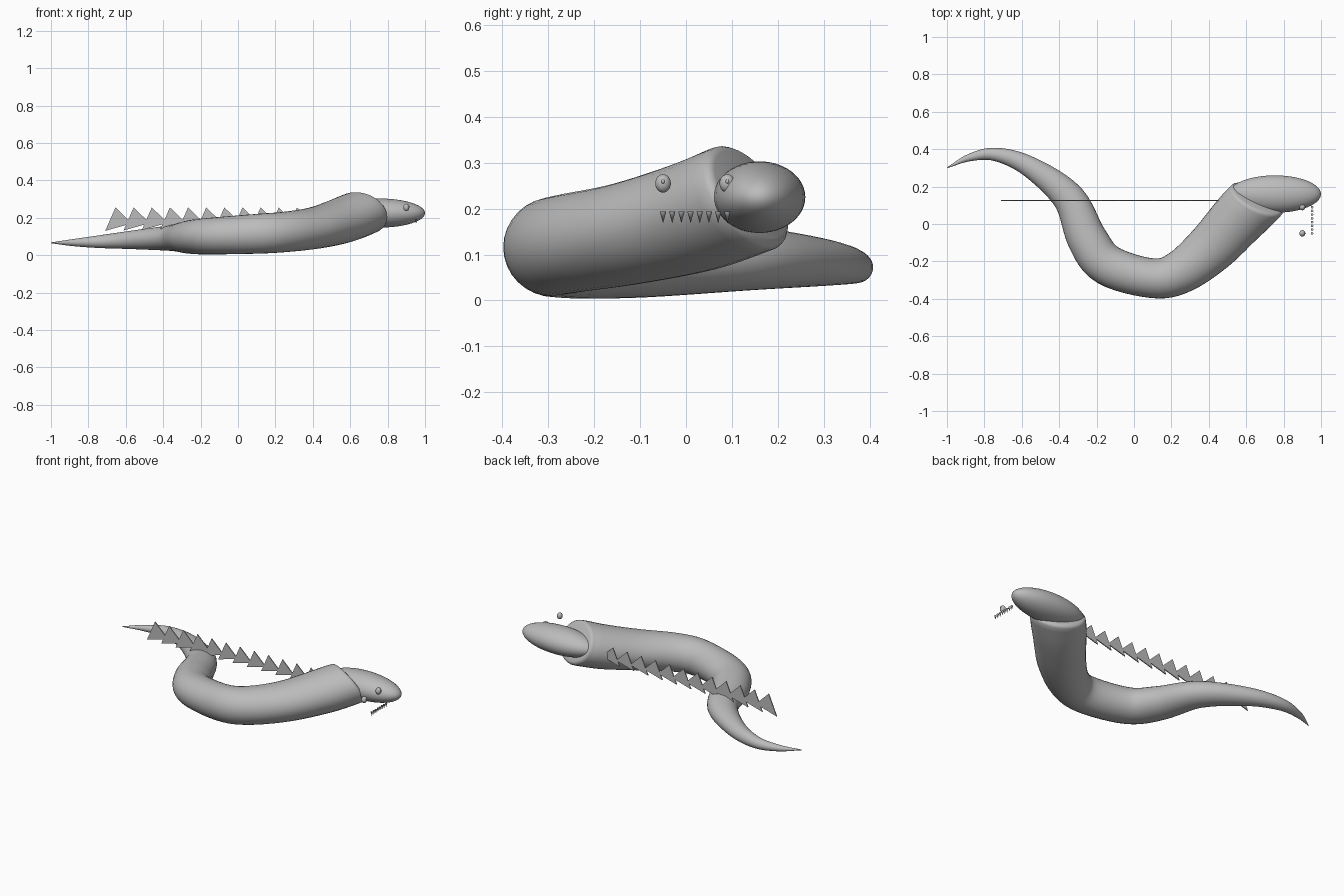
import bpy, bmesh, math
from mathutils import Vector, Matrix

cube = bpy.data.objects.get("Cube")
if cube:
    bpy.data.objects.remove(cube)

grey = bpy.data.materials.new("plain grey")
grey.use_nodes = True
grey.diffuse_color = (0.5, 0.5, 0.5, 1)
grey.node_tree.nodes["Principled BSDF"].inputs["Base Color"].default_value = (0.5, 0.5, 0.5, 1)


def finish(name, bm, smooth=True):
    bmesh.ops.recalc_face_normals(bm, faces=bm.faces)
    mesh = bpy.data.meshes.new(name)
    bm.to_mesh(mesh)
    bm.free()
    mesh.materials.append(grey)
    obj = bpy.data.objects.new(name, mesh)
    bpy.context.collection.objects.link(obj)
    if smooth:
        bpy.ops.object.select_all(action='DESELECT')
        obj.select_set(True)
        bpy.context.view_layer.objects.active = obj
        bpy.ops.object.shade_smooth_by_angle(angle=math.radians(50))
    return obj


def ball(name, centre, radii, u=32, v=20):
    bm = bmesh.new()
    bmesh.ops.create_uvsphere(bm, u_segments=u, v_segments=v, radius=1,
                              matrix=Matrix.LocRotScale(Vector(centre), None, Vector(radii)))
    return finish(name, bm)


def spline(a, b, c, d, t):
    return 0.5 * (2 * b + (c - a) * t + (2 * a - 5 * b + 4 * c - d) * t * t
                  + (3 * b - a - 3 * c + d) * t ** 3)


# Body: stations of x, y, z, half width, half height from tail tip to neck
stations = [Vector(p) for p in (
    (-1.0, 0.30, 0.066, 0.002, 0.002),
    (-0.88, 0.355, 0.067, 0.020, 0.019),
    (-0.74, 0.372, 0.072, 0.036, 0.034),
    (-0.56, 0.307, 0.082, 0.056, 0.050),
    (-0.35, 0.14, 0.092, 0.086, 0.070),
    (-0.25, -0.08, 0.097, 0.107, 0.090),
    (-0.14, -0.22, 0.102, 0.110, 0.098),
    (0.10, -0.29, 0.114, 0.106, 0.106),
    (0.25, -0.255, 0.124, 0.117, 0.108),
    (0.41, -0.13, 0.145, 0.135, 0.112),
    (0.55, 0.02, 0.183, 0.148, 0.122),
    (0.652, 0.125, 0.222, 0.158, 0.128))]
padded = [2 * stations[0] - stations[1]] + stations + [2 * stations[-1] - stations[-2]]
samples = []
for i in range(len(stations) - 1):
    for k in range(6):
        samples.append(spline(*padded[i:i + 4], k / 6))
samples.append(stations[-1])

bm = bmesh.new()
sides = 32
rings = []
neck = Vector((0.39, 0.78, 0.49)).normalized()
count = len(samples)


def add_ring(centre, tangent, w, h):
    side = tangent.cross(Vector((0, 0, 1))).normalized()
    up = side.cross(tangent)
    rings.append([bm.verts.new(centre + side * w * math.cos(a) + up * h * math.sin(a))
                  for a in (2 * math.pi * k / sides for k in range(sides))])


for i, s in enumerate(samples):
    tangent = (samples[min(i + 1, count - 1)].xyz - samples[max(i - 1, 0)].xyz).normalized()
    blend = max(0, (i - count + 11) / 10) ** 2
    tangent = tangent.lerp(neck, blend).normalized()
    add_ring(s.xyz, tangent, s[3], s[4])
# Rounded rim closing the neck
end = samples[-1]
for a in (0.5, 1.0, 1.5):
    inset = 0.02 * (1 - math.cos(a))
    add_ring(end.xyz + neck * 0.02 * math.sin(a), neck, end[3] - inset, end[4] - inset)
for lower, upper in zip(rings, rings[1:]):
    for k in range(sides):
        n = (k + 1) % sides
        bm.faces.new((lower[k], lower[n], upper[n], upper[k]))
bm.faces.new(rings[0])
bm.faces.new(rings[-1])
finish("body", bm)

# Head
ball("head", (0.753, 0.16, 0.225), (0.247, 0.1, 0.078), 40, 24)

# Eyes with pupils
for name, y in (("left", 0.09), ("right", -0.05)):
    ball(name + "_eye", (0.9, y, 0.255), (0.016, 0.017, 0.02), 20, 12)
    ball(name + "_pupil", (0.914, y, 0.259), (0.005, 0.004, 0.005), 10, 8)

# Row of downward teeth
bm = bmesh.new()
for i in range(8):
    bmesh.ops.create_cone(bm, cap_ends=True, segments=10, radius1=0, radius2=0.007, depth=0.026,
                          matrix=Matrix.Translation((0.952, -0.05 + i * 0.02, 0.181)))
bmesh.ops.remove_doubles(bm, verts=bm.verts, dist=0.0001)
finish("teeth", bm)

# Straight crest of thin tilted triangular spines
bm = bmesh.new()
for i in range(12):
    tip = Vector((-0.655 + i * 0.097, 0.125, 0.255))
    size = 1 - 0.015 * i
    outline = [tip + Vector((dx, 0, dz)) * size
               for dx, dz in ((0, 0), (-0.055, -0.125), (0.088, -0.085))]
    front, back = ([bm.verts.new(p + Vector((0, dy, 0))) for p in outline]
                   for dy in (-0.003, 0.003))
    bm.faces.new(front)
    bm.faces.new(back[::-1])
    for k in range(3):
        n = (k + 1) % 3
        bm.faces.new((front[k], back[k], back[n], front[n]))
finish("spine_crest", bm, smooth=False)
